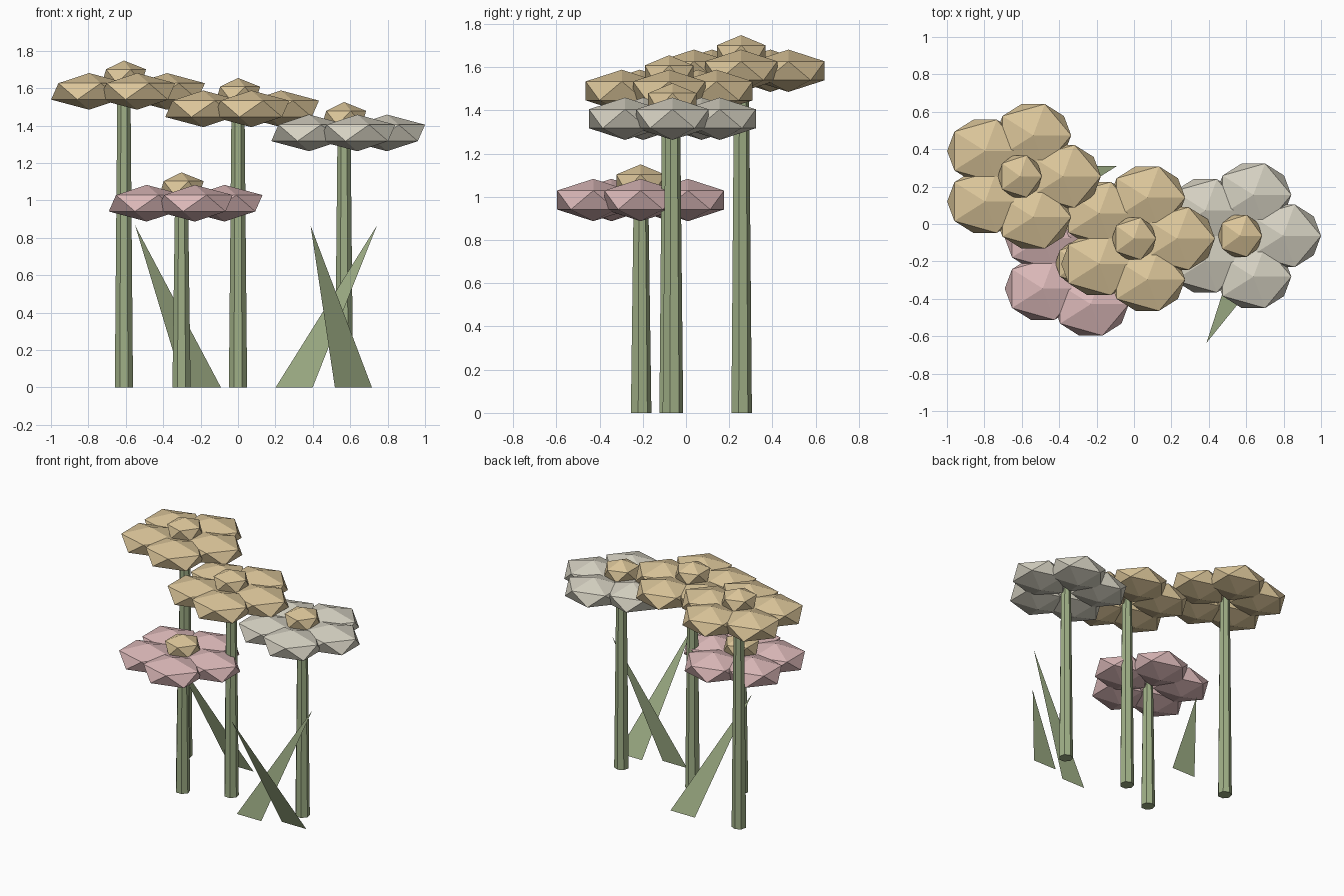
import bpy, bmesh, math
from mathutils import Matrix, Vector

if "Cube" in bpy.data.objects:
    bpy.data.objects.remove(bpy.data.objects["Cube"])


def material(name, color):
    m = bpy.data.materials.new(name)
    m.diffuse_color = (*color, 1)
    m.use_nodes = True
    m.node_tree.nodes["Principled BSDF"].inputs["Base Color"].default_value = m.diffuse_color
    return m


YELLOW = material("straw yellow", (0.71, 0.56, 0.32))
PINK = material("dusty pink", (0.71, 0.48, 0.48))
WHITE = material("warm white", (0.67, 0.64, 0.54))
GREEN = material("sage green", (0.35, 0.43, 0.24))


def finish(name, bm, mat):
    me = bpy.data.meshes.new(name)
    bm.to_mesh(me)
    bm.free()
    me.materials.append(mat)
    ob = bpy.data.objects.new(name, me)
    bpy.context.collection.objects.link(ob)
    return ob


def blob(bm, center, size):
    # flattened icosahedron
    mat = Matrix.Translation(center) @ Matrix.Diagonal((*size, 1))
    bmesh.ops.create_icosphere(bm, subdivisions=1, radius=1, matrix=mat)


def flower(name, x, y, z, petal_mat):
    # tapered stem
    bm = bmesh.new()
    bmesh.ops.create_cone(bm, cap_ends=True, segments=7, radius1=0.05, radius2=0.036,
                          depth=z, matrix=Matrix.Translation((x, y, z / 2)))
    finish(name + "_stem", bm, GREEN)
    # five petals in a ring
    bm = bmesh.new()
    for i in range(5):
        a = math.tau * i / 5
        blob(bm, Vector((x + 0.23 * math.cos(a), y + 0.23 * math.sin(a), z)),
             (0.227, 0.197, 0.098))
    finish(name + "_petals", bm, petal_mat)
    # raised centre
    bm = bmesh.new()
    blob(bm, Vector((x, y, z + 0.08)), (0.132, 0.132, 0.085))
    finish(name + "_center", bm, YELLOW)


def leaf(name, base_x, base_y, tip_x, tip_y):
    # flat triangular blade
    bm = bmesh.new()
    pts = [(base_x - 0.099, base_y, 0), (base_x + 0.099, base_y, 0), (tip_x, tip_y, 0.866)]
    bm.faces.new([bm.verts.new(p) for p in pts])
    finish(name, bm, GREEN)


flower("tall_flower", -0.61, 0.255, 1.583, YELLOW)
flower("middle_flower", 0.0, -0.078, 1.49, YELLOW)
flower("white_flower", 0.567, -0.063, 1.361, WHITE)
flower("pink_flower", -0.302, -0.21, 0.985, PINK)

leaf("back_leaf", -0.19, 0.31, -0.55, 0.02)
leaf("right_leaf", 0.30, -0.30, 0.743, -0.20)
leaf("front_leaf", 0.617, -0.23, 0.388, -0.635)
